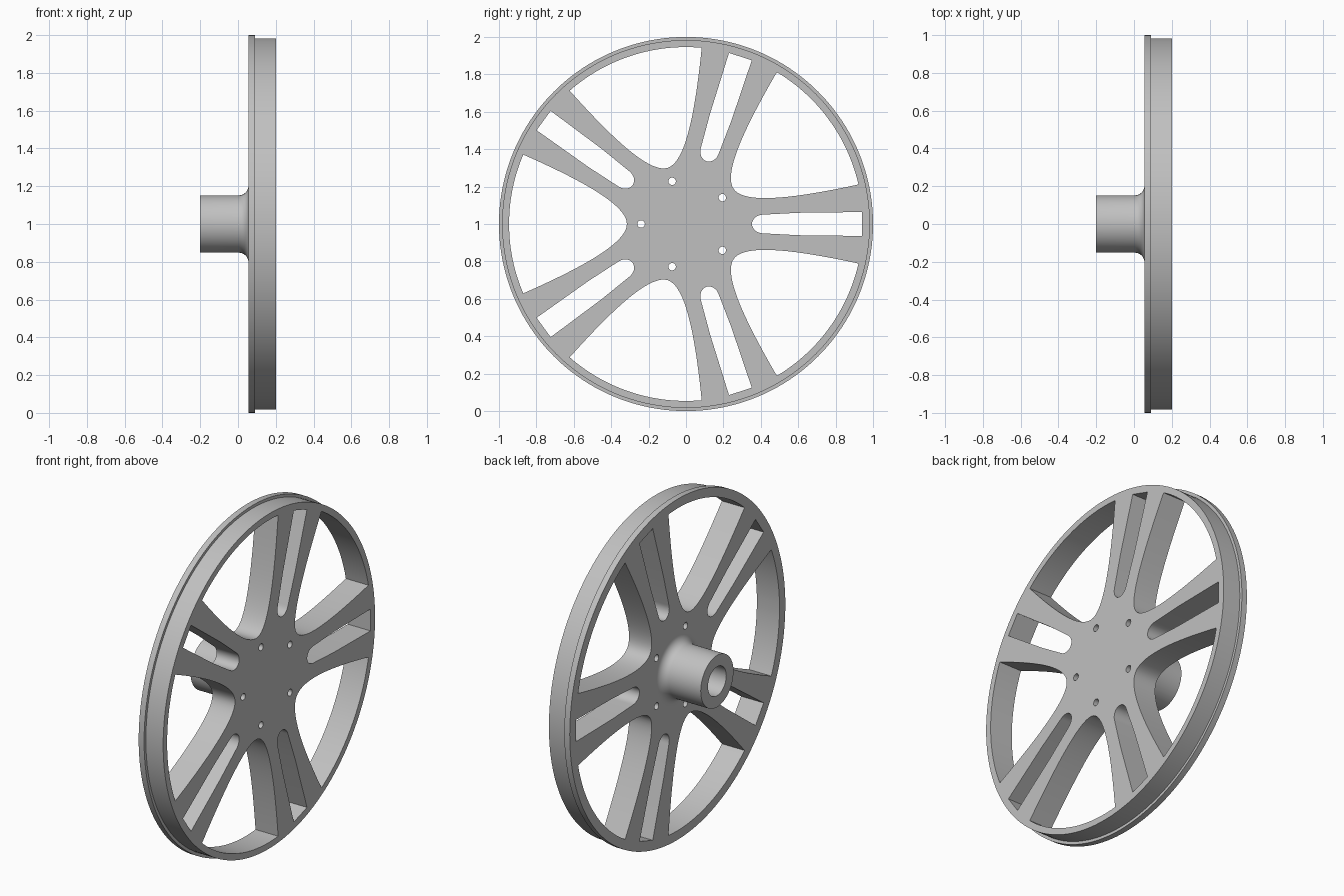
import bpy, bmesh
from math import sin, cos, pi, radians
from mathutils import Matrix, Vector
from mathutils.geometry import interpolate_bezier

if "Cube" in bpy.data.objects:
    bpy.data.objects.remove(bpy.data.objects["Cube"])

GREY = bpy.data.materials.new("grey metal")
GREY.use_nodes = True
colour = (0.53, 0.53, 0.53, 1)
GREY.diffuse_color = colour
GREY.node_tree.nodes["Principled BSDF"].inputs["Base Color"].default_value = colour

BACK, FRONT, OUTER, INNER = 0.055, 0.202, 0.983, 0.946
CENTRE = Vector((0, 0, 1))


def finish(obj):
    obj.data.materials.clear()
    obj.data.materials.append(GREY)
    bpy.ops.object.select_all(action="DESELECT")
    obj.select_set(True)
    bpy.context.view_layer.objects.active = obj
    bpy.ops.object.shade_smooth_by_angle(angle=radians(30))


def lathe(name, profile, steps=128):
    """Turn an (x, radius) profile around the wheel axis."""
    bm = bmesh.new()
    verts = [bm.verts.new((x, 0, 1 + r)) for x, r in profile]
    edges = [bm.edges.new(pair) for pair in zip(verts, verts[1:])]
    bmesh.ops.spin(bm, geom=verts + edges, cent=CENTRE, axis=(1, 0, 0),
                   angle=2 * pi, steps=steps)
    bmesh.ops.remove_doubles(bm, verts=bm.verts, dist=1e-5)
    bmesh.ops.recalc_face_normals(bm, faces=bm.faces)
    mesh = bpy.data.meshes.new(name)
    bm.to_mesh(mesh)
    bm.free()
    obj = bpy.data.objects.new(name, mesh)
    bpy.context.collection.objects.link(obj)
    finish(obj)


def circle(radius, n, cx=0):
    return [(cx + radius * cos(2 * pi * i / n), radius * sin(2 * pi * i / n))
            for i in range(n)]


def mirrored(half):
    """Close an outline from its upper half, which starts on the axis."""
    return half + [(u, -v) for u, v in reversed(half[1:])]


# Window between spokes: curved side, then the arc along the rim
side = interpolate_bezier(Vector((0.316, 0)), Vector((0.316, 0.10)),
                          Vector((0.55, 0.23)), Vector((0.870, 0.371)), 20)
window = mirrored([(p.x, p.y) for p in side] +
                  [(INNER * cos(a), INNER * sin(a))
                   for a in (radians(23.1) * (1 - i / 14) for i in range(1, 14))])

# Slot splitting each spoke: rounded inner end, nearly parallel sides
slot = mirrored([(0.413 - 0.06 * cos(a), 0.05 * sin(a))
                 for a in (pi / 2 * i / 8 for i in range(9))] +
                [(0.60, 0.06), (0.941, 0.064)])

# Spoked disc, drawn flat with its openings and extruded
curve = bpy.data.curves.new("spoked_wheel", "CURVE")
curve.dimensions = "2D"
curve.fill_mode = "BOTH"
curve.extrude = (FRONT - BACK) / 2


def outline(points, degrees=0):
    turn = Matrix.Rotation(radians(degrees), 2)
    spline = curve.splines.new("POLY")
    spline.points.add(len(points) - 1)
    for target, p in zip(spline.points, points):
        q = turn @ Vector(p)
        target.co = (q.x, q.y, 0, 1)
    spline.use_cyclic_u = True


outline(circle(OUTER, 160))
for k in range(5):
    outline(slot, 72 * k)
    outline(window, 72 * k + 36)
    outline(circle(0.02, 16, 0.24), 72 * k + 36)

flat = bpy.data.objects.new("spoked_wheel_outline", curve)
bpy.context.collection.objects.link(flat)
bpy.context.view_layer.update()
mesh = bpy.data.meshes.new_from_object(
    flat.evaluated_get(bpy.context.evaluated_depsgraph_get()))
bpy.data.objects.remove(flat)
mesh.name = "spoked_wheel"

# Stand the disc up so its face looks along +x
stand = Matrix(((0, 0, 1, (FRONT + BACK) / 2), (1, 0, 0, 0),
                (0, 1, 0, 1), (0, 0, 0, 1)))
bm = bmesh.new()
bm.from_mesh(mesh)
bmesh.ops.transform(bm, matrix=stand, verts=bm.verts)
bmesh.ops.remove_doubles(bm, verts=bm.verts, dist=1e-5)
bmesh.ops.recalc_face_normals(bm, faces=bm.faces)
bm.to_mesh(mesh)
bm.free()
wheel = bpy.data.objects.new("spoked_wheel", mesh)
bpy.context.collection.objects.link(wheel)
finish(wheel)

# Raised flange around the back edge of the rim
lathe("rim_flange", [(BACK, OUTER - 0.003), (BACK, 1.0), (0.09, 1.0),
                     (0.09, OUTER - 0.003)], 160)

# Hollow hub with a fillet where it meets the disc
fillet = [(BACK - 0.05 * sin(a), 0.202 - 0.05 * cos(a))
          for a in (pi / 2 * i / 8 for i in range(9))]
fillet = [(BACK - 0.05 + 0.05 * sin(a), 0.202 - 0.05 * cos(a))
          for a in (pi / 2 * (1 - i / 8) for i in range(9))]
lathe("hub", fillet + [(-0.202, 0.152), (-0.202, 0.085), (BACK, 0.085)], 64)
